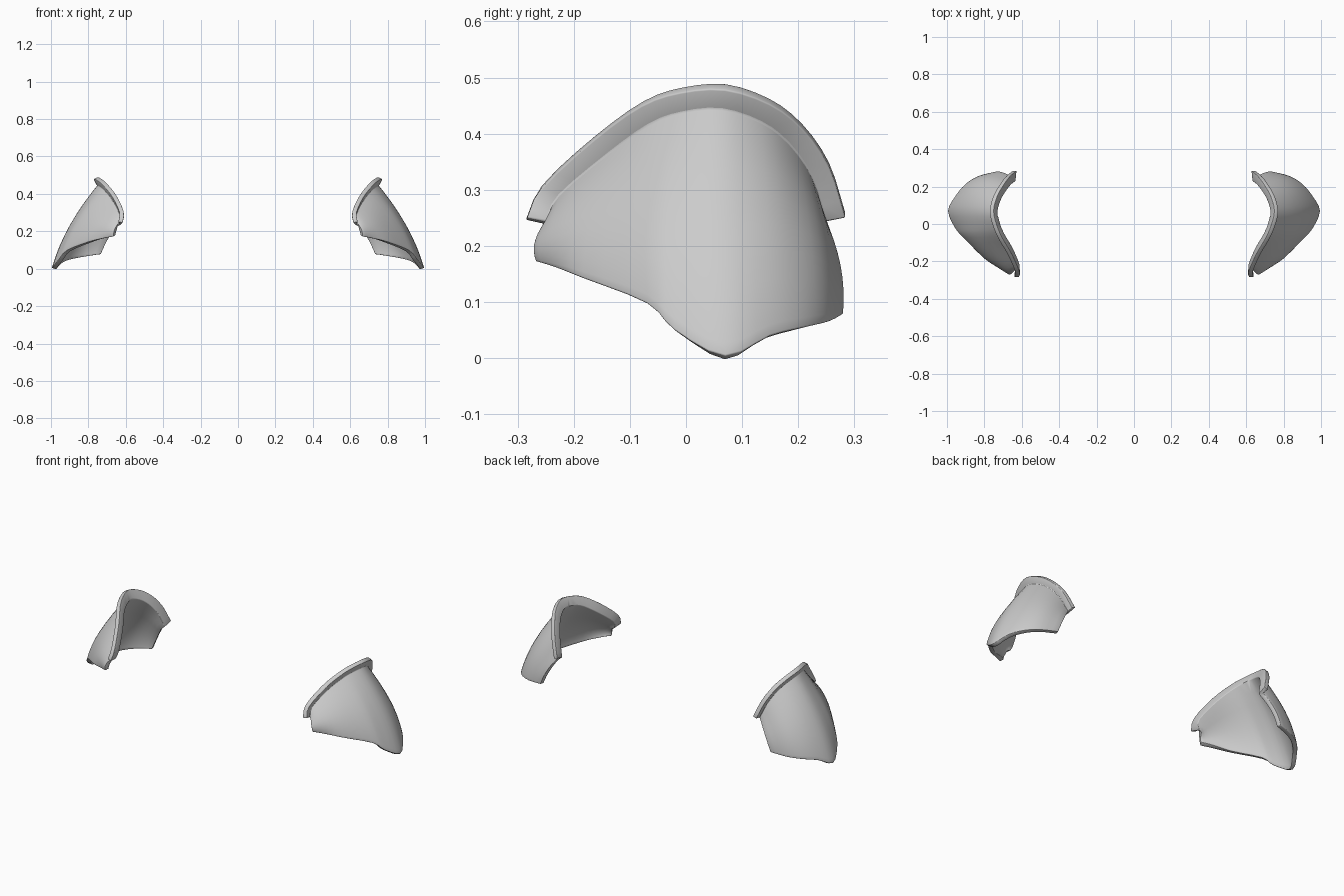
import bpy, bmesh
from mathutils import Vector as V

if "Cube" in bpy.data.objects:
    bpy.data.objects.remove(bpy.data.objects["Cube"])

# Plate edges as (x, y, z), running from front to back
LOWER = [(.665, -.268, .172), (.72, -.235, .162), (.80, -.185, .143), (.915, -.07, .098),
         (.958, -.02, .05), (.995, .07, .004), (.955, .15, .04), (.90, .215, .056),
         (.83, .257, .066), (.738, .28, .078)]
UPPER = [(.64, -.283, .25), (.635, -.257, .303), (.675, -.165, .388), (.725, -.08, .449),
         (.755, -.01, .473), (.772, .07, .478), (.752, .15, .452), (.72, .208, .408),
         (.685, .255, .34), (.65, .284, .25)]
ROWS = [0, .05, .13, .25, .38, .5, .62, .74, .86, .95, 1]
STEPS, THICK, BULGE = 3, .024, .03


def smooth_path(pts):
    """Catmull-Rom curve through the points."""
    p = [V(q) for q in pts]
    p = [p[0] * 2 - p[1]] + p + [p[-1] * 2 - p[-2]]
    out = []
    for i in range(1, len(p) - 2):
        a, b, c, d = p[i - 1:i + 3]
        for s in range(STEPS):
            t = s / STEPS
            out.append(.5 * (2 * b + (c - a) * t + (2 * a - 5 * b + 4 * c - d) * t * t
                             + (3 * b - a - 3 * c + d) * t ** 3))
    return out + [p[-2]]


def shoulder_plate(name, side, mat):
    low, top = smooth_path(LOWER), smooth_path(UPPER)
    centre = V((.72, .02, .2))
    bm = bmesh.new()
    grid = []
    for i, (lo, hi) in enumerate(zip(low, top)):
        u = i / (len(low) - 1)
        # the body stops a little inside the rolled upper rim
        neck = hi + (centre - hi).normalized() * .036 + V((-.012, 0, 0))
        column = []
        for v in ROWS:
            if v == 1:
                p = hi.copy()
            else:
                t = v / ROWS[-2]
                p = lo.lerp(neck, t)
                arch = 4 * t * (1 - t)
                p.x += BULGE * arch * (.3 + .7 * min(1, 8 * u * (1 - u)))
                p.y += .012 * arch * (2 * u - 1)
            column.append(bm.verts.new((p.x * side, p.y, p.z)))
        grid.append(column)
    for a, b in zip(grid, grid[1:]):
        for j in range(len(ROWS) - 1):
            quad = [a[j], b[j], b[j + 1], a[j + 1]]
            bm.faces.new(quad if side > 0 else quad[::-1])
    me = bpy.data.meshes.new(name)
    bm.to_mesh(me)
    bm.free()
    me.materials.append(mat)
    ob = bpy.data.objects.new(name, me)
    bpy.context.collection.objects.link(ob)
    # shell thickness grows inward, with softened edges
    shell = ob.modifiers.new("shell", 'SOLIDIFY')
    shell.thickness, shell.offset = THICK, -1
    soft = ob.modifiers.new("soft_edge", 'BEVEL')
    soft.width, soft.segments, soft.limit_method = .006, 2, 'ANGLE'
    soft.angle_limit = 1.0
    bpy.ops.object.select_all(action='DESELECT')
    ob.select_set(True)
    bpy.context.view_layer.objects.active = ob
    bpy.ops.object.shade_smooth_by_angle(angle=.9)


grey = bpy.data.materials.new("light_grey")
grey.diffuse_color = (.6, .6, .6, 1)
grey.use_nodes = True
grey.node_tree.nodes["Principled BSDF"].inputs["Base Color"].default_value = grey.diffuse_color
shoulder_plate("right_shoulder_plate", 1, grey)
shoulder_plate("left_shoulder_plate", -1, grey)
